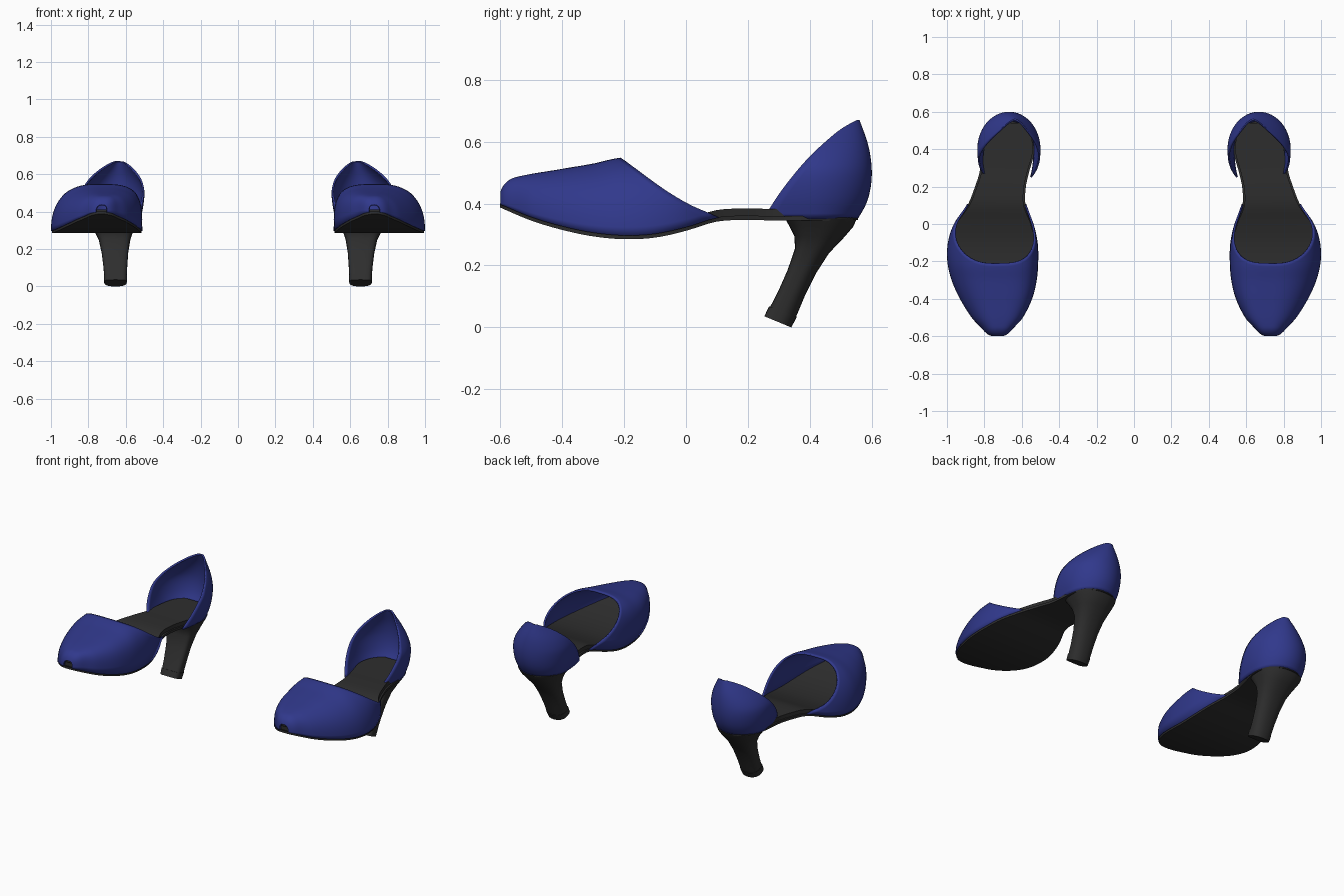
import bpy, bmesh, math

if "Cube" in bpy.data.objects:
    bpy.data.objects.remove(bpy.data.objects["Cube"])


def material(name, rgb):
    m = bpy.data.materials.new(name)
    m.diffuse_color = (*rgb, 1)
    m.use_nodes = True
    m.node_tree.nodes["Principled BSDF"].inputs["Base Color"].default_value = m.diffuse_color
    return m


BLUE = material("blue_leather", (0.03, 0.04, 0.262))
DARK = material("dark_sole", (0.027, 0.027, 0.027))


def curve(pts):
    """Smooth function through (t, value) points."""
    n = len(pts)
    tan = []
    for i in range(n):
        a, b = pts[max(i - 1, 0)], pts[min(i + 1, n - 1)]
        tan.append((b[1] - a[1]) / (b[0] - a[0]))

    def f(t):
        t = min(max(t, pts[0][0]), pts[-1][0])
        i = 0
        while i < n - 2 and t > pts[i + 1][0]:
            i += 1
        (t0, v0), (t1, v1) = pts[i], pts[i + 1]
        d = t1 - t0
        s = (t - t0) / d
        return ((2*s**3 - 3*s*s + 1) * v0 + (s**3 - 2*s*s + s) * d * tan[i]
                + (3*s*s - 2*s**3) * v1 + (s**3 - s*s) * d * tan[i + 1])
    return f


def spow(v, e):
    return math.copysign(abs(v) ** e, v)


def loft(name, rows, mat, closed=True, shell=0):
    """Skin rows of points, mirrored to make the pair."""
    bm = bmesh.new()
    vs = [[bm.verts.new(p) for p in r] for r in rows]
    n = len(rows[0])
    for a, b in zip(vs, vs[1:]):
        for j in range(n if closed else n - 1):
            k = (j + 1) % n
            bm.faces.new((a[j], a[k], b[k], b[j]))
    if closed:
        bm.faces.new(vs[0])
        bm.faces.new(vs[-1])
    bmesh.ops.remove_doubles(bm, verts=bm.verts, dist=0.0005)
    bmesh.ops.recalc_face_normals(bm, faces=bm.faces)
    me = bpy.data.meshes.new(name)
    bm.to_mesh(me)
    bm.free()
    me.materials.append(mat)
    ob = bpy.data.objects.new(name, me)
    bpy.context.collection.objects.link(ob)
    bpy.ops.object.select_all(action='DESELECT')
    ob.select_set(True)
    bpy.context.view_layer.objects.active = ob
    bpy.ops.object.shade_smooth_by_angle(angle=math.radians(40))
    if shell:
        s = ob.modifiers.new("thickness", 'SOLIDIFY')
        s.thickness, s.offset = shell, 0
    m = ob.modifiers.new("pair", 'MIRROR')
    m.use_mirror_merge = False
    return ob


# Sole outline (inner and outer edge along y) and underside height
inner = curve([(-.6, .715), (-.585, .68), (-.55, .645), (-.5, .60), (-.4, .55), (-.3, .525),
               (-.2, .517), (-.1, .52), (0, .542), (.1, .58), (.2, .578), (.28, .56),
               (.4, .53), (.48, .547), (.52, .578), (.545, .615), (.555, .65)])
outer = curve([(-.6, .745), (-.585, .78), (-.55, .815), (-.5, .862), (-.4, .925), (-.3, .97),
               (-.2, .993), (-.1, .99), (0, .958), (.1, .89), (.2, .85), (.28, .825),
               (.4, .812), (.48, .793), (.52, .763), (.545, .725), (.555, .69)])
under = curve([(-.6, .387), (-.5, .345), (-.4, .315), (-.3, .294), (-.2, .285), (-.1, .29),
               (0, .312), (.1, .342), (.2, .347), (.3, .345), (.555, .347)])


def slab(name, y0, y1, lo, hi, inset, count=60):
    rows = []
    for i in range(count + 1):
        y = (y0 + y1) / 2 - (y1 - y0) / 2 * math.cos(math.pi * i / count)
        l, r, z = inner(y) + inset, outer(y) - inset, under(y)
        rows.append([(l, y, z + lo), (r, y, z + lo), (r, y, z + hi), (l, y, z + hi)])
    loft(name, rows, DARK)


slab("outsole", -.6, .555, 0, .014, 0)
slab("insole", -.57, .54, .01, .037, .01)

# Front upper: arched sections from the toe, ending on a slanted opening
top = curve([(-.6, .405), (-.595, .435), (-.58, .462), (-.55, .48), (-.4, .507),
             (-.3, .524), (-.21, .543), (.1, .56)])
rows = []
for i in range(37):
    s = 1 - math.cos(math.pi / 2 * i / 36)
    row = []
    for j in range(41):
        a = math.pi * j / 40
        c, f = math.cos(a), max(math.sin(a), 0)
        e = .87 if c > 0 else .55
        f = f ** e
        y = -.595 + s * (.105 - .315 * f + .595)
        l, r, z = inner(y), outer(y), under(y) + .012
        row.append(((l + r) / 2 + (r - l) / 2 * spow(c, e), y, z + (top(y) - z) * f))
    rows.append(row)
loft("front_upper", rows, BLUE, closed=False, shell=.01)

# Heel counter: horizontal arcs that shrink to a peak at the back
edge = curve([(.352, .25), (.43, .30), (.495, .35), (.55, .4), (.597, .45), (.638, .5), (.67, .553)])
back = curve([(.352, .55), (.40, .577), (.45, .591), (.5, .595), (.55, .591), (.6, .58), (.67, .555)])
width = curve([(.352, .138), (.42, .157), (.5, .163), (.55, .148), (.6, .118), (.65, .078), (.67, .06)])
mid = curve([(.352, .67), (.5, .668), (.6, .652), (.67, .637)])
rows = []
for i in range(29):
    z = .352 + .316 * math.sin(math.pi / 2 * i / 28)
    yc = .40
    d = edge(z) - yc
    reach = back(z) - yc
    lim = math.acos(max(-1, min(1, d / (.3 if d < 0 else reach))))
    row = []
    for j in range(37):
        a = lim * (j / 18 - 1)
        c = math.cos(a)
        row.append((mid(z) + width(z) * math.sin(a), yc + c * (.3 if c < 0 else reach), z))
    rows.append(row)
loft("heel_counter", rows, BLUE, closed=False, shell=.01)


# Heel: tilted sections, flat in front and round behind
def section(fy, fz, by, bz, w, cx):
    ring = []
    for k in range(32):
        a = 2 * math.pi * k / 32
        c, s = math.cos(a), math.sin(a)
        t = .5 + .5 * (spow(c, .5) if c < 0 else c)
        x = cx + w * spow(s, .5 if c < 0 else .85)
        ring.append((x, fy + (by - fy) * t, fz + (bz - fz) * t))
    return ring


loft("heel", [section(*p) for p in (
    (.32, .352, .552, .352, .135, .67),
    (.332, .33, .54, .325, .122, .668),
    (.350, .295, .508, .288, .102, .664),
    (.352, .255, .462, .24, .084, .66),
    (.328, .185, .42, .175, .071, .658),
    (.297, .115, .383, .10, .064, .656),
    (.271, .065, .355, .033, .06, .655))], DARK)

# Heel tip
loft("heel_tip", [section(*p) for p in (
    (.268, .068, .358, .034, .062, .655),
    (.253, .036, .34, .0, .06, .655))], DARK)
